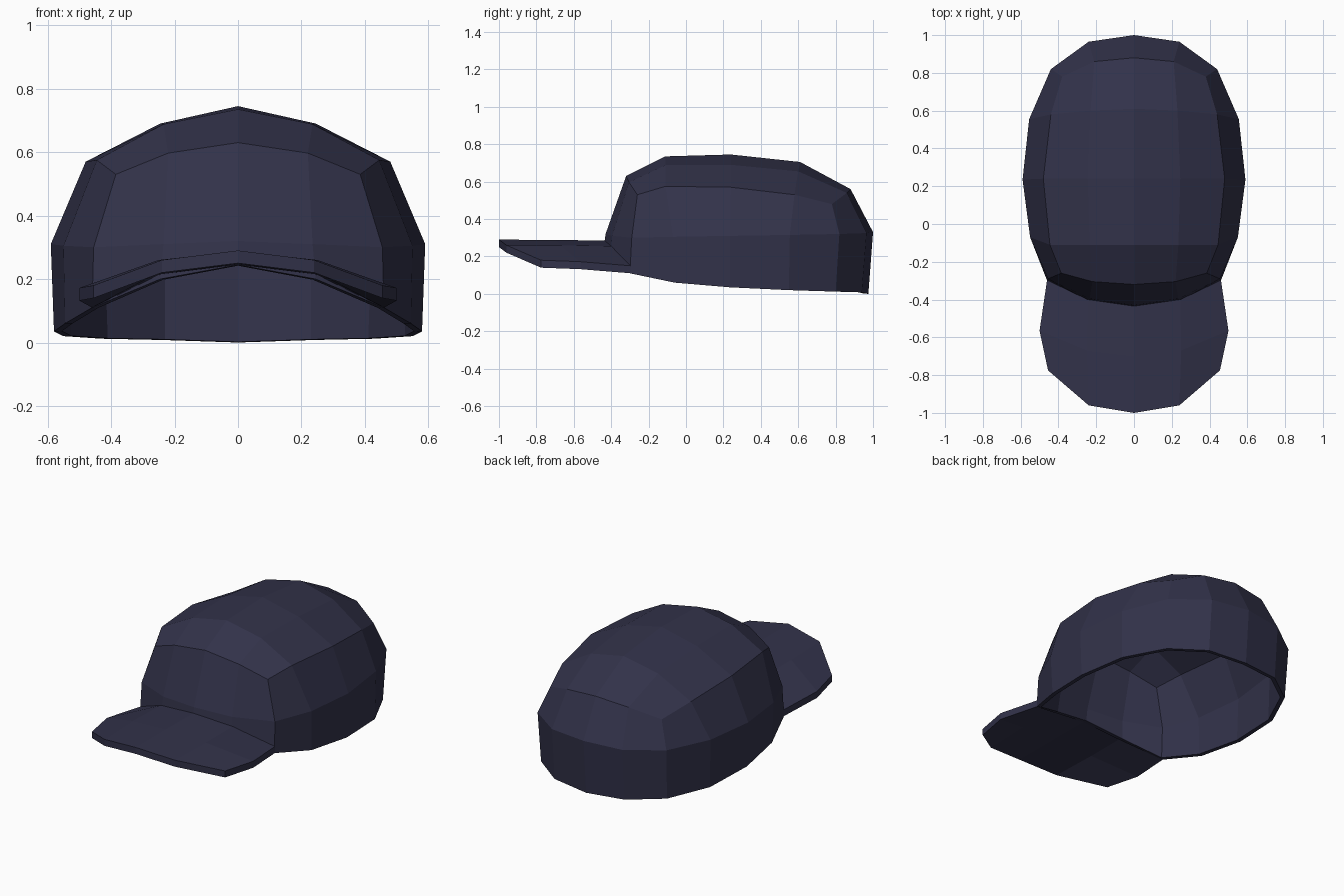
import bpy, bmesh

if "Cube" in bpy.data.objects:
    bpy.data.objects.remove(bpy.data.objects["Cube"])

navy = bpy.data.materials.new("navy fabric")
navy.diffuse_color = (0.032, 0.032, 0.068, 1)
navy.use_nodes = True
navy.node_tree.nodes["Principled BSDF"].inputs["Base Color"].default_value = navy.diffuse_color


def make_half(name, bm):
    """Turn a right-hand half mesh into an object mirrored across x."""
    mesh = bpy.data.meshes.new(name)
    bm.to_mesh(mesh)
    bm.free()
    mesh.materials.append(navy)
    ob = bpy.data.objects.new(name, mesh)
    bpy.context.collection.objects.link(ob)
    m = ob.modifiers.new("mirror", 'MIRROR')
    m.use_clip = True
    m.merge_threshold = 0.001
    return ob


# Crown: a rounded box, top patch rows run front to back, columns centre to side
top = [
    [(0, -.32, .63), (.22, -.305, .597), (.385, -.26, .53)],
    [(0, -.11, .735), (.235, -.11, .688), (.445, -.11, .575)],
    [(0, .24, .745), (.245, .24, .69), (.48, .24, .57)],
    [(0, .61, .705), (.23, .60, .655), (.44, .58, .53)],
    [(0, .88, .56), (.21, .86, .54), (.38, .78, .48)],
]
# Widest ring and lower rim, front centre round to back centre
middle = [(0, -.43, .32), (.235, -.395, .31), (.455, -.29, .30),
          (.55, -.07, .305), (.59, .235, .31), (.555, .555, .315),
          (.44, .82, .32), (.24, .965, .325), (0, 1.0, .33)]
rim = [(0, -.44, .245), (.245, -.405, .20), (.46, -.30, .11),
       (.545, -.06, .06), (.58, .235, .035), (.55, .55, .02),
       (.43, .80, .012), (.24, .94, .008), (0, .975, 0)]

bm = bmesh.new()
t = [[bm.verts.new(p) for p in row] for row in top]
rings = [[bm.verts.new(p) for p in ring] for ring in (rim, middle)]
rings.append(t[0] + [row[2] for row in t[1:]] + [t[4][1], t[4][0]])
for r in range(4):
    for c in range(2):
        bm.faces.new((t[r][c], t[r][c + 1], t[r + 1][c + 1], t[r + 1][c]))
for lo, hi in zip(rings, rings[1:]):
    for i in range(8):
        bm.faces.new((lo[i], lo[i + 1], hi[i + 1], hi[i]))
crown = make_half("crown", bm)
s = crown.modifiers.new("fabric thickness", 'SOLIDIFY')
s.thickness = 0.025
s.offset = -1

# Brim: curved sheet from the crown seam to the tip, given a vertical thickness
sheet = [
    [(0, -.435, .285), (.245, -.40, .255), (.46, -.295, .15)],
    [(0, -.70, .288), (.25, -.67, .26), (.50, -.565, .172)],
    [(0, -1.0, .29), (.24, -.96, .26), (.455, -.775, .18)],
]
bm = bmesh.new()
up = [[bm.verts.new(p) for p in row] for row in sheet]
dn = [[bm.verts.new((x, y, z - .04)) for x, y, z in row] for row in sheet]
for r in range(2):
    for c in range(2):
        for g in (up, dn):
            q = (g[r][c], g[r + 1][c], g[r + 1][c + 1], g[r][c + 1])
            bm.faces.new(q if g is up else q[::-1])
edge = [(0, 0), (0, 1), (0, 2), (1, 2), (2, 2), (2, 1), (2, 0)]
for (a, b), (c, d) in zip(edge, edge[1:]):
    bm.faces.new((up[a][b], up[c][d], dn[c][d], dn[a][b]))
bmesh.ops.recalc_face_normals(bm, faces=bm.faces)
make_half("brim", bm)
